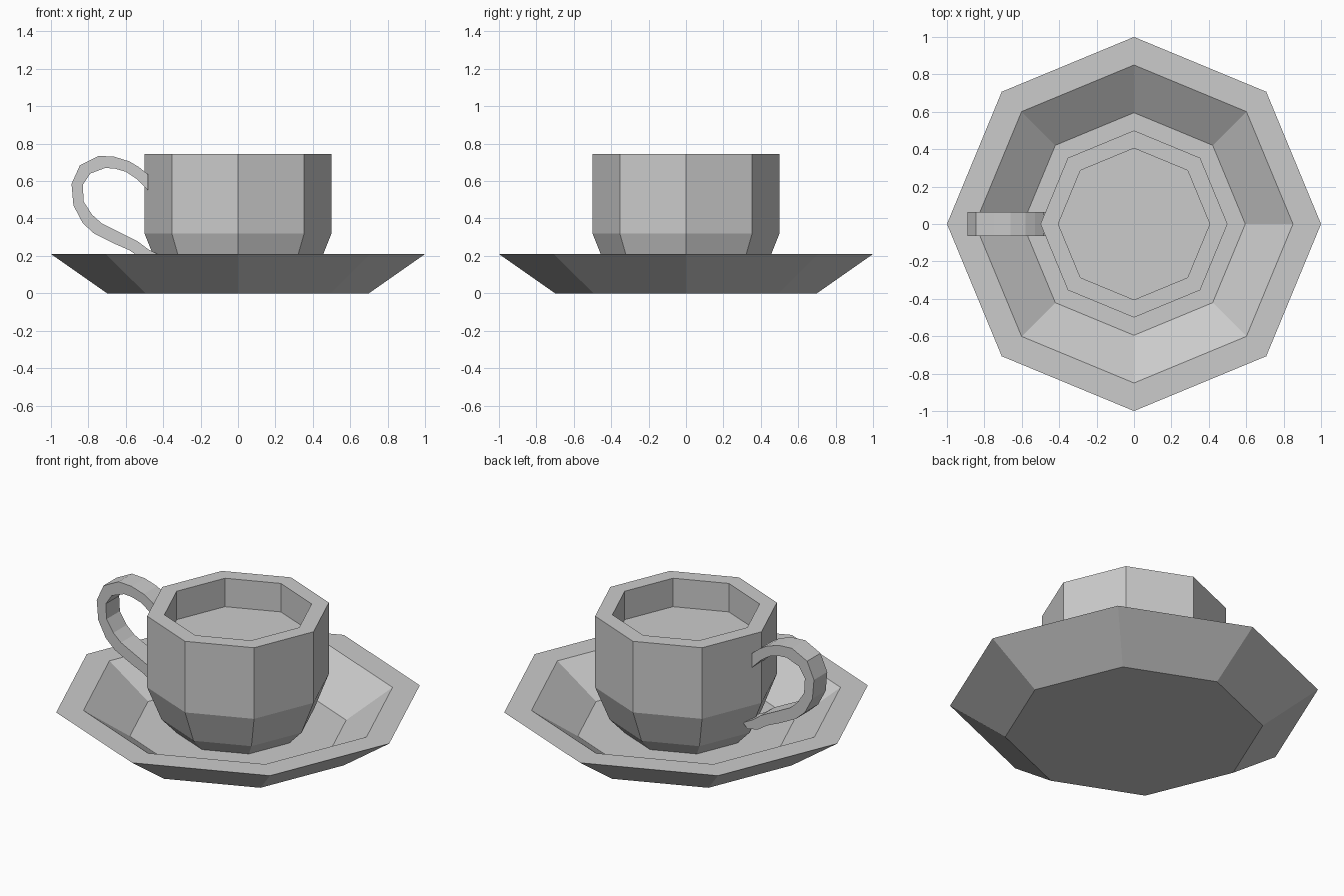
import bpy
import bmesh
from math import cos, sin, pi

if "Cube" in bpy.data.objects:
    bpy.data.objects.remove(bpy.data.objects["Cube"])

SIDES = 8


def make_object(name, bm):
    bmesh.ops.recalc_face_normals(bm, faces=bm.faces[:])
    mesh = bpy.data.meshes.new(name)
    bm.to_mesh(mesh)
    bm.free()
    obj = bpy.data.objects.new(name, mesh)
    bpy.context.collection.objects.link(obj)
    return obj


def lathe(name, profile):
    """Octagonal closed solid from (radius, z) rings, capped at both ends."""
    bm = bmesh.new()
    rings = [[bm.verts.new((r * cos(2 * pi * i / SIDES), r * sin(2 * pi * i / SIDES), z))
              for i in range(SIDES)] for r, z in profile]
    for a, b in zip(rings, rings[1:]):
        for i in range(SIDES):
            j = (i + 1) % SIDES
            bm.faces.new((a[i], a[j], b[j], b[i]))
    bm.faces.new(rings[0])
    bm.faces.new(rings[-1])
    return make_object(name, bm)


def band(name, outer, inner, half_width):
    """Flat strap following an outer and inner (x, z) outline."""
    bm = bmesh.new()
    rings = [[bm.verts.new((x, y, z)) for (x, z), y in
              ((o, -half_width), (o, half_width), (n, half_width), (n, -half_width))]
             for o, n in zip(outer, inner)]
    for a, b in zip(rings, rings[1:]):
        for i in range(4):
            j = (i + 1) % 4
            bm.faces.new((a[i], a[j], b[j], b[i]))
    bm.faces.new(rings[0])
    bm.faces.new(rings[-1])
    return make_object(name, bm)


# Saucer: flared underside, flat rim, sunken floor
lathe("saucer", [(0.70, 0.0), (1.0, 0.21), (0.85, 0.21), (0.595, 0.035)])

# Cup: tapered foot, straight wall, flat lip, inner well
lathe("cup", [(0.34, 0.037), (0.42, 0.12), (0.50, 0.32), (0.50, 0.745),
              (0.405, 0.745), (0.405, 0.575)])

# Handle: curved strap on the left
outer = [(-0.48, 0.635), (-0.53, 0.675), (-0.58, 0.705), (-0.66, 0.73), (-0.745, 0.735),
         (-0.845, 0.685), (-0.89, 0.585), (-0.88, 0.47), (-0.83, 0.375), (-0.77, 0.32),
         (-0.66, 0.265), (-0.58, 0.23), (-0.52, 0.19), (-0.45, 0.175)]
inner = [(-0.48, 0.55), (-0.54, 0.61), (-0.60, 0.65), (-0.66, 0.667), (-0.71, 0.67),
         (-0.79, 0.64), (-0.83, 0.58), (-0.825, 0.49), (-0.78, 0.42), (-0.73, 0.375),
         (-0.63, 0.325), (-0.54, 0.28), (-0.48, 0.235), (-0.42, 0.205)]
band("handle", outer, inner, 0.063)
